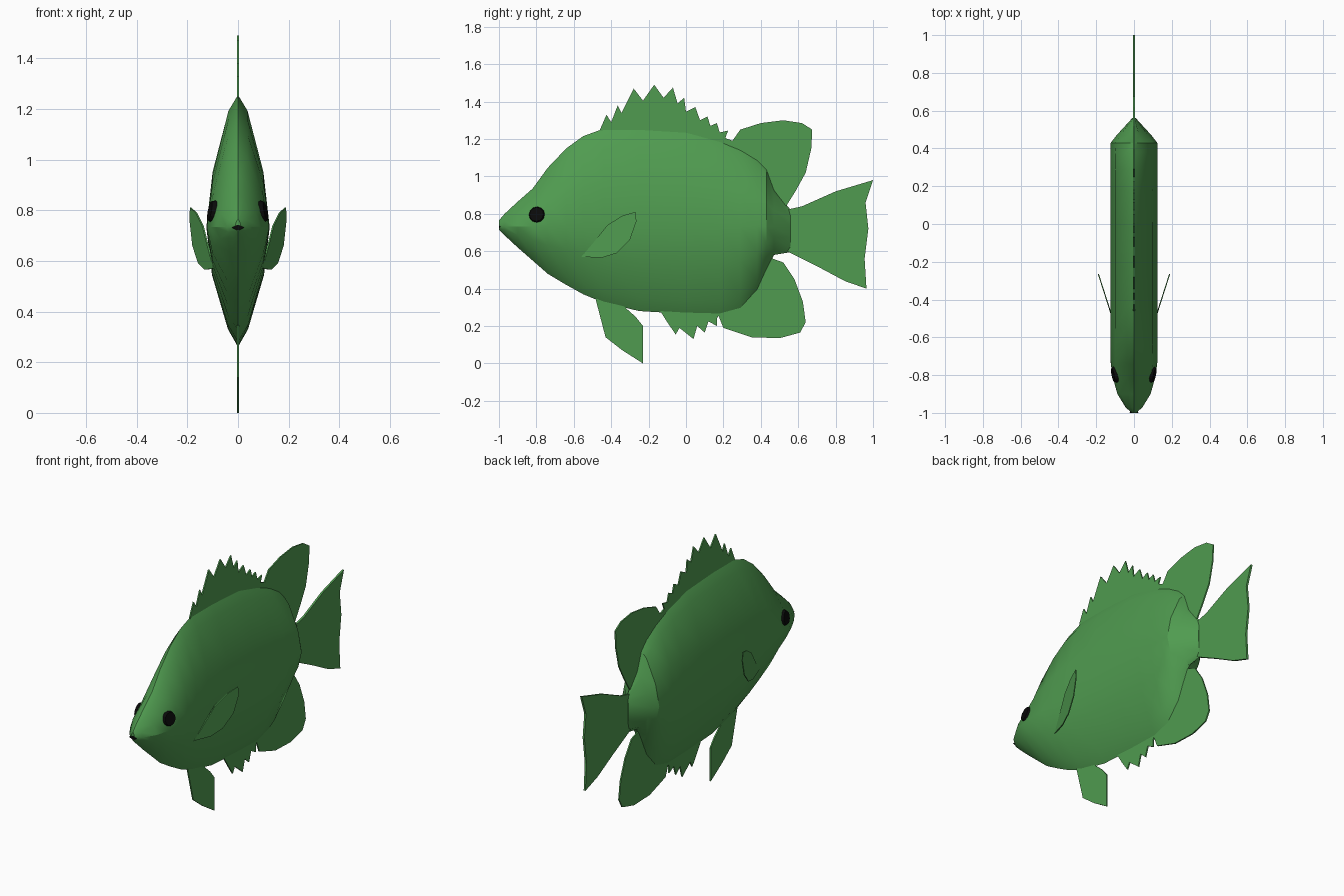
import bpy, bmesh
from mathutils import Vector


def material(name, rgb):
    m = bpy.data.materials.new(name)
    m.diffuse_color = (*rgb, 1)
    return m


GREEN = material("fish green", (0.08, 0.33, 0.08))
BLACK = material("eye black", (0.003, 0.003, 0.003))


def finish(name, bm, mat, smooth=False):
    bmesh.ops.recalc_face_normals(bm, faces=bm.faces)
    mesh = bpy.data.meshes.new(name)
    bm.to_mesh(mesh)
    bm.free()
    obj = bpy.data.objects.new(name, mesh)
    bpy.context.collection.objects.link(obj)
    mesh.materials.append(mat)
    if smooth:
        bpy.ops.object.select_all(action='DESELECT')
        obj.select_set(True)
        bpy.context.view_layer.objects.active = obj
        bpy.ops.object.shade_smooth_by_angle(angle=0.5)
    return obj


# Body: slim lens-shaped sections lofted from nose to tail root
MID = 0.733
stations = [  # y, top, bottom, half width
    (-1.00, 0.765, 0.715, 0.012), (-0.97, 0.80, 0.685, 0.045),
    (-0.90, 0.865, 0.62, 0.088), (-0.82, 0.935, 0.55, 0.110),
    (-0.74, 1.045, 0.48, 0.123), (-0.64, 1.15, 0.42, 0.125),
    (-0.55, 1.215, 0.37, 0.125), (-0.44, 1.255, 0.325, 0.125),
    (-0.25, 1.255, 0.28, 0.125), (0.00, 1.24, 0.265, 0.125),
    (0.18, 1.19, 0.26, 0.125), (0.29, 1.145, 0.29, 0.125),
    (0.38, 1.09, 0.39, 0.125), (0.43, 1.04, 0.50, 0.123),
    (0.47, 0.93, 0.58, 0.092), (0.56, 0.82, 0.595, 0.010)]
half = [(0, 1), (0.30, 0.88), (0.80, 0.42), (1, 0), (0.82, -0.40), (0.32, -0.85), (0, -1)]
section = half + [(-x, z) for x, z in half[-2:0:-1]]
bm = bmesh.new()
rings = []
for y, top, bottom, w in stations:
    rings.append([bm.verts.new((x * w, y, MID + t * (top - MID if t > 0 else MID - bottom)))
                  for x, t in section])
n = len(section)
for a, b in zip(rings, rings[1:]):
    for i in range(n):
        bm.faces.new((a[i], a[(i + 1) % n], b[(i + 1) % n], b[i]))
bm.faces.new(rings[0])
bm.faces.new(rings[-1])
body = finish("body", bm, GREEN, True)


# Fins: thin plates cut from a side outline; place() sets x for each point
def fin(name, outline, thick=0.008, place=lambda y: 0.0):
    bm = bmesh.new()
    sides = [[bm.verts.new((place(y) + s * thick / 2, y, z)) for y, z in outline] for s in (-1, 1)]
    a, b = sides
    bm.faces.new(a)
    bm.faces.new(b)
    for i in range(len(a)):
        j = (i + 1) % len(a)
        bm.faces.new((a[i], a[j], b[j], b[i]))
    return finish(name, bm, GREEN)


fin("spiny_dorsal_fin", [
    (-0.46, 1.22), (-0.46, 1.25), (-0.425, 1.33), (-0.40, 1.29), (-0.365, 1.38),
    (-0.345, 1.34), (-0.28, 1.47), (-0.23, 1.405), (-0.17, 1.49), (-0.12, 1.42),
    (-0.07, 1.475), (-0.045, 1.39), (-0.01, 1.42), (0.0, 1.345), (0.05, 1.37),
    (0.075, 1.30), (0.115, 1.32), (0.13, 1.27), (0.165, 1.285), (0.18, 1.235),
    (0.225, 1.245), (0.21, 1.205), (0.25, 1.19), (0.23, 1.14), (0.0, 1.20)])
fin("soft_dorsal_fin", [
    (0.22, 1.15), (0.29, 1.25), (0.40, 1.285), (0.52, 1.30), (0.62, 1.285),
    (0.675, 1.25), (0.67, 1.15), (0.64, 1.02), (0.585, 0.92), (0.535, 0.84),
    (0.48, 0.88), (0.44, 0.98), (0.36, 1.07)])
fin("tail_fin", [
    (0.53, 0.82), (0.62, 0.84), (0.80, 0.92), (1.0, 0.98), (0.96, 0.86), (0.975, 0.72),
    (0.955, 0.56), (0.965, 0.40), (0.85, 0.44), (0.70, 0.52), (0.56, 0.59), (0.53, 0.61)], 0.012)
fin("anal_fin", [
    (0.16, 0.29), (0.20, 0.19), (0.35, 0.14), (0.50, 0.135), (0.61, 0.165), (0.64, 0.22),
    (0.625, 0.33), (0.58, 0.45), (0.52, 0.54), (0.45, 0.565), (0.36, 0.42), (0.26, 0.32)])
fin("anal_spines", [
    (-0.15, 0.30), (-0.10, 0.22), (-0.055, 0.155), (-0.035, 0.19), (0.04, 0.13), (0.06, 0.20),
    (0.10, 0.165), (0.12, 0.225), (0.165, 0.20), (0.165, 0.24), (0.19, 0.29)])
fin("pelvic_fin", [
    (-0.49, 0.37), (-0.43, 0.14), (-0.34, 0.07), (-0.23, 0.0), (-0.23, 0.20),
    (-0.27, 0.25), (-0.36, 0.33)])

# Paired pectoral fins flare outward, eyes lie flush on the head
pectoral = [(-0.56, 0.57), (-0.50, 0.64), (-0.42, 0.74), (-0.34, 0.79), (-0.27, 0.81),
            (-0.265, 0.76), (-0.30, 0.66), (-0.37, 0.59), (-0.45, 0.565)]
bpy.context.view_layer.update()
for side, label in ((1, "right"), (-1, "left")):
    fin(label + "_pectoral_fin", pectoral, 0.006, lambda y: side * (0.187 + 0.32 * (y + 0.27)))
    hit, spot, normal, _ = body.ray_cast(Vector((side, -0.797, 0.795)), Vector((-side, 0, 0)))
    normal = Vector((side, -0.2, 0.2)).normalized()
    bm = bmesh.new()
    bmesh.ops.create_cone(bm, cap_ends=True, segments=12, radius1=0.046, radius2=0.038, depth=0.018)
    bm.transform(normal.to_track_quat('Z', 'Y').to_matrix().to_4x4())
    bmesh.ops.translate(bm, verts=bm.verts, vec=spot + normal * 0.003)
    finish(label + "_eye", bm, BLACK)

# Mouth: small dark diamond at the snout tip
bm = bmesh.new()
front = [bm.verts.new((x, -1.001, 0.731 + z)) for x, z in ((0.025, 0), (0, 0.012), (-0.025, 0), (0, -0.012))]
back = bm.verts.new((0, -0.96, 0.731))
bm.faces.new(front)
for i in range(4):
    bm.faces.new((front[i], front[(i + 1) % 4], back))
finish("mouth", bm, BLACK)
